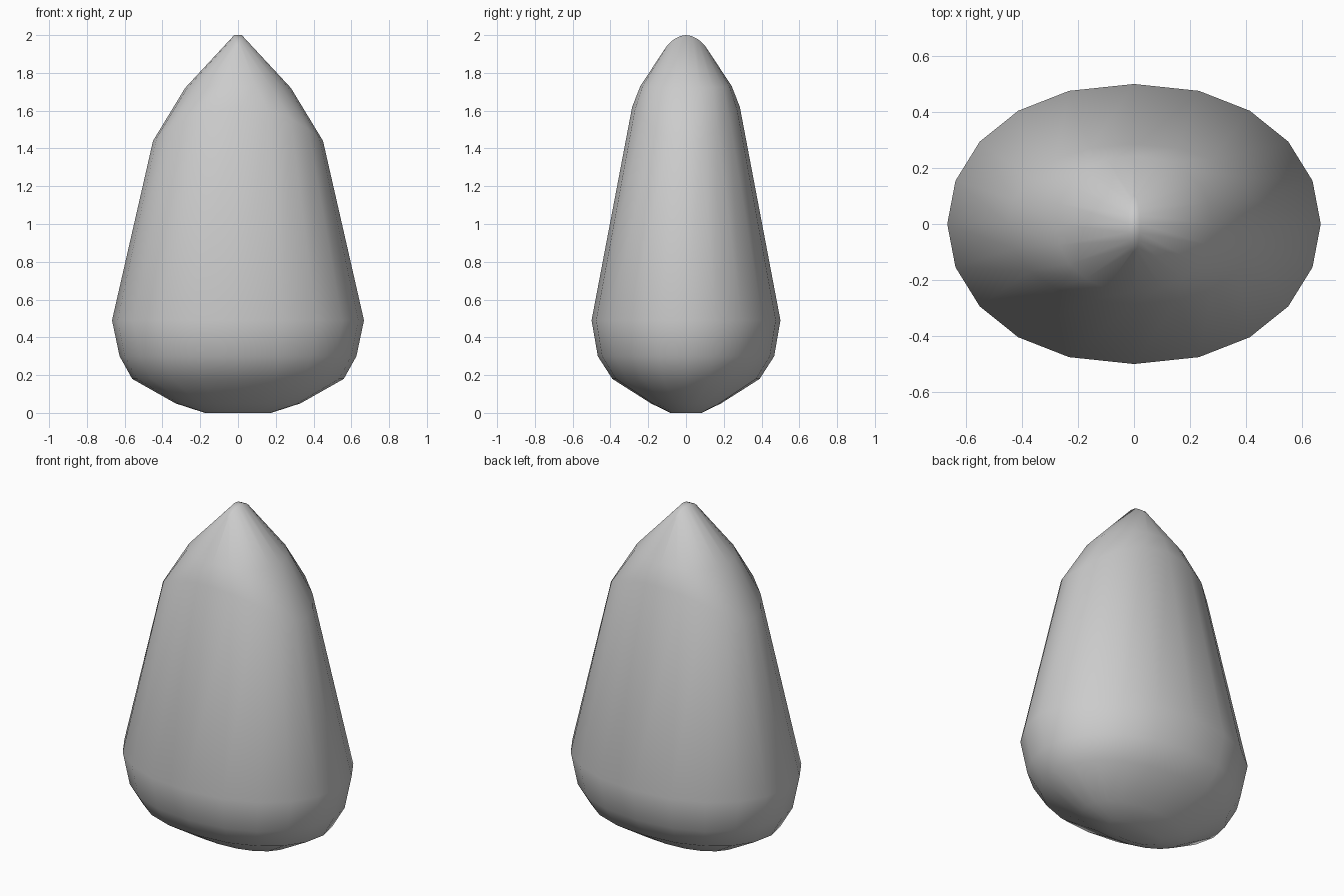
import bpy, bmesh
from math import sin, cos, pi, copysign

if "Cube" in bpy.data.objects:
    bpy.data.objects.remove(bpy.data.objects["Cube"])

SIDES = 20
# Rings: half width x, half depth y, height at the x ends, height at the y ends
RINGS = [
    (0.175, 0.083, 0.00, 0.00),
    (0.33, 0.185, 0.05, 0.05),
    (0.56, 0.39, 0.18, 0.18),
    (0.627, 0.467, 0.30, 0.30),
    (0.667, 0.50, 0.49, 0.49),
    (0.45, 0.285, 1.44, 1.62),
    (0.28, 0.242, 1.72, 1.73),
    (0.02, 0.10, 2.00, 1.945),
]

bm = bmesh.new()


def ring(rx, ry, zx, zy):
    verts = []
    for i in range(SIDES):
        a = 2 * pi * i / SIDES
        c, s = cos(a), sin(a)
        x = rx * copysign(abs(c) ** 0.9, c)
        verts.append(bm.verts.new((x, ry * s, zx + (zy - zx) * s * s)))
    return verts


# Body lofted through the rings
loops = [ring(*r) for r in RINGS]
for lo, hi in zip(loops, loops[1:]):
    for i in range(SIDES):
        j = (i + 1) % SIDES
        bm.faces.new((lo[i], lo[j], hi[j], hi[i]))

# Flat base
bm.faces.new(loops[0][::-1])

# Narrow ridge cap, bridged across x
top = loops[-1]
half = SIDES // 2
q = SIDES // 4
for k in range(q, q + half):
    a, b = top[k], top[k + 1]
    c, d = top[(half - k - 1) % SIDES], top[(half - k) % SIDES]
    face = [v for n, v in enumerate((a, b, c, d)) if v not in (a, b, c, d)[:n]]
    bm.faces.new(face)

bmesh.ops.recalc_face_normals(bm, faces=bm.faces)
mesh = bpy.data.meshes.new("pebble_body")
bm.to_mesh(mesh)
bm.free()
for p in mesh.polygons:
    p.use_smooth = True
body = bpy.data.objects.new("pebble_body", mesh)
bpy.context.collection.objects.link(body)
